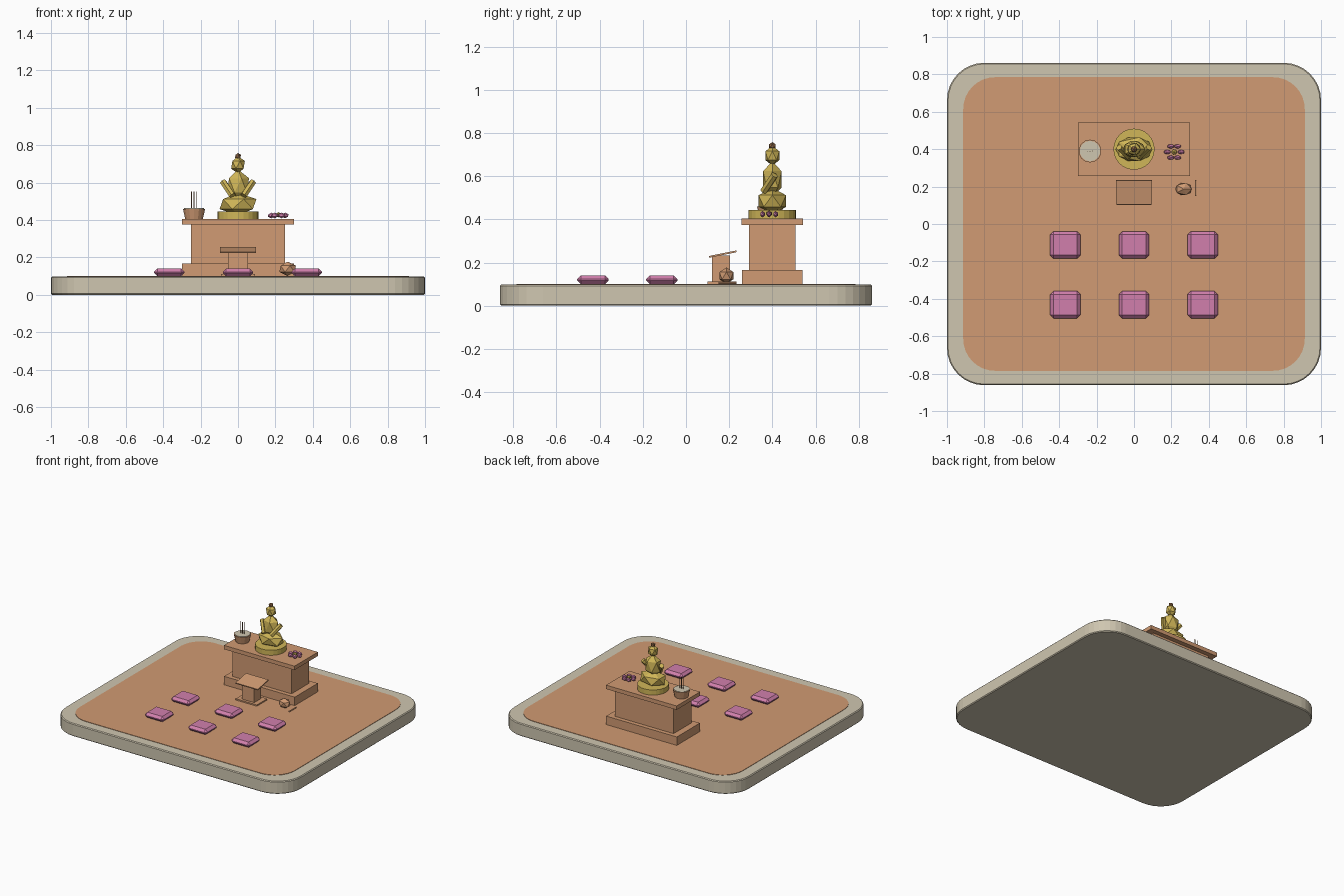
import bpy, bmesh, math
from mathutils import Vector, Matrix

if "Cube" in bpy.data.objects:
    bpy.data.objects.remove(bpy.data.objects["Cube"])


def material(name, r, g, b):
    lin = [((c / 255 + 0.055) / 1.055) ** 2.4 for c in (r, g, b)]
    m = bpy.data.materials.new(name)
    m.diffuse_color = (*lin, 1)
    m.use_nodes = True
    m.node_tree.nodes["Principled BSDF"].inputs["Base Color"].default_value = m.diffuse_color
    return m


STONE = material("pale_stone", 207, 198, 176)
WOOD = material("warm_wood", 209, 155, 115)
GOLD = material("gold", 208, 182, 88)
PINK = material("pink_cloth", 209, 127, 172)
BROWN = material("dark_brown", 150, 108, 72)


def finish(name, bm, mat):
    bmesh.ops.recalc_face_normals(bm, faces=bm.faces)
    me = bpy.data.meshes.new(name)
    bm.to_mesh(me)
    bm.free()
    me.materials.append(mat)
    ob = bpy.data.objects.new(name, me)
    bpy.context.collection.objects.link(ob)
    return ob


def box(name, center, size, mat, tilt=0, bevel=0):
    bm = bmesh.new()
    bmesh.ops.create_cube(bm, size=1)
    bmesh.ops.scale(bm, vec=size, verts=bm.verts)
    if bevel:
        bmesh.ops.bevel(bm, geom=bm.edges[:], offset=bevel, segments=1, affect='EDGES')
    bm.transform(Matrix.Translation(center) @ Matrix.Rotation(tilt, 4, 'X'))
    return finish(name, bm, mat)


def ball(name, center, radii, mat, sub=1, turn=0):
    bm = bmesh.new()
    bmesh.ops.create_icosphere(bm, subdivisions=sub, radius=1)
    bmesh.ops.scale(bm, vec=radii, verts=bm.verts)
    bm.transform(Matrix.Translation(center) @ Matrix.Rotation(turn, 4, 'Z'))
    return finish(name, bm, mat)


def rod(name, a, b, r1, r2, sides, mat):
    a, b = Vector(a), Vector(b)
    d = b - a
    bm = bmesh.new()
    bmesh.ops.create_cone(bm, cap_ends=True, segments=sides, radius1=r1, radius2=r2, depth=d.length)
    bm.transform(Matrix.Translation((a + b) / 2) @ d.to_track_quat('Z', 'Y').to_matrix().to_4x4())
    return finish(name, bm, mat)


def rounded_slab(name, hx, hy, z0, z1, radius, rim, mat):
    bm = bmesh.new()
    verts = []
    for q, (sx, sy) in enumerate([(1, 1), (-1, 1), (-1, -1), (1, -1)]):
        for i in range(9):
            t = math.radians(90 * q + 90 * i / 8)
            verts.append(bm.verts.new((sx * (hx - radius) + radius * math.cos(t),
                                       sy * (hy - radius) + radius * math.sin(t), z0)))
    face = bm.faces.new(verts)
    ext = bmesh.ops.extrude_face_region(bm, geom=[face])
    bmesh.ops.translate(bm, vec=(0, 0, z1 - z0),
                        verts=[v for v in ext['geom'] if isinstance(v, bmesh.types.BMVert)])
    if rim:
        edges = [e for e in bm.edges if abs(e.verts[0].co.z - e.verts[1].co.z) < 1e-5]
        bmesh.ops.bevel(bm, geom=edges, offset=rim, segments=1, affect='EDGES')
    return finish(name, bm, mat)


# platform and floor
rounded_slab("stone_platform", 1.0, 0.862, 0, 0.098, 0.2, 0.006, STONE)
rounded_slab("wood_floor", 0.913, 0.785, 0.09, 0.101, 0.17, 0, WOOD)

# altar
box("altar_base", (0, 0.4, 0.1325), (0.6, 0.28, 0.067), WOOD)
box("altar_body", (0, 0.4, 0.27), (0.5, 0.215, 0.22), WOOD)
box("altar_top", (0, 0.4, 0.39), (0.6, 0.285, 0.03), WOOD)

# seated statue
rod("statue_pedestal", (0, 0.4, 0.404), (0, 0.4, 0.444), 0.11, 0.11, 24, GOLD)
ball("statue_lap", (0, 0.4, 0.485), (0.11, 0.075, 0.06), GOLD)
ball("statue_torso", (0, 0.4, 0.585), (0.066, 0.05, 0.085), GOLD)
ball("statue_head", (0, 0.4, 0.695), (0.041, 0.038, 0.046), GOLD)
ball("statue_hair_knot", (0, 0.4, 0.74), (0.018, 0.018, 0.018), BROWN)
for s, side in ((-1, "left"), (1, "right")):
    rod(side + "_arm", (s * 0.08, 0.41, 0.605), (s * 0.03, 0.36, 0.53), 0.018, 0.018, 6, GOLD)

# incense bowl with sticks
bx, by = -0.235, 0.39
rod("incense_bowl", (bx, by, 0.404), (bx, by, 0.46), 0.048, 0.061, 14, WOOD)
rod("incense_ash", (bx, by, 0.455), (bx, by, 0.463), 0.055, 0.055, 14, STONE)
for i in (-1, 0, 1):
    rod("incense_stick", (bx + i * 0.014, by, 0.455), (bx + i * 0.014, by, 0.552), 0.002, 0.002, 6, BROWN)

# flower offering
for i in range(6):
    t = math.radians(60 * i)
    ball("flower_petal", (0.215 + 0.037 * math.cos(t), 0.385 + 0.035 * math.sin(t), 0.424),
         (0.021, 0.0125, 0.015), PINK)
ball("flower_center", (0.215, 0.385, 0.428), (0.016, 0.016, 0.014), GOLD)

# lectern
box("lectern_foot", (0, 0.163, 0.105), (0.18, 0.125, 0.012), WOOD)
box("lectern_column", (0, 0.163, 0.168), (0.105, 0.083, 0.13), WOOD)
box("lectern_board", (0, 0.17, 0.239), (0.19, 0.13, 0.008), WOOD, tilt=0.2)

# wooden drum and mallet
ball("wooden_drum", (0.265, 0.187, 0.139), (0.05, 0.038, 0.038), WOOD)
rod("mallet", (0.33, 0.15, 0.106), (0.33, 0.235, 0.106), 0.005, 0.005, 6, WOOD)

# floor cushions
for y in (-0.112, -0.431):
    for x in (-0.367, 0, 0.367):
        box("cushion", (x, y, 0.12), (0.162, 0.146, 0.042), PINK, bevel=0.018)
